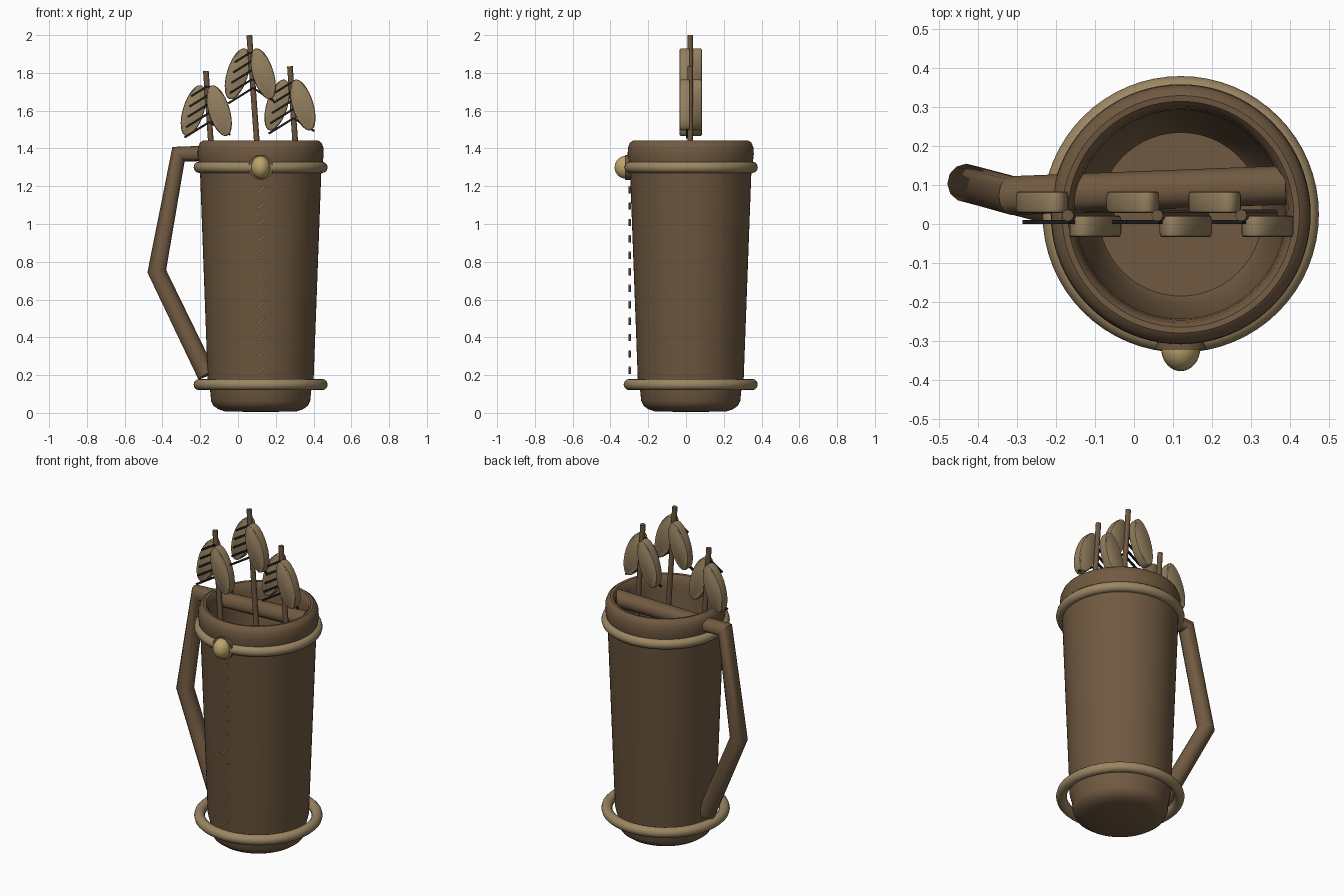
import bpy, bmesh, math
from mathutils import Vector, Matrix

if "Cube" in bpy.data.objects:
    bpy.data.objects.remove(bpy.data.objects["Cube"])

CX, CY = 0.12, 0.025   # axis of the container


def material(name, rgb):
    m = bpy.data.materials.new(name)
    m.diffuse_color = (*rgb, 1)
    m.use_nodes = True
    m.node_tree.nodes["Principled BSDF"].inputs["Base Color"].default_value = m.diffuse_color
    return m


LEATHER = material("brown_leather", (0.165, 0.102, 0.053))
WOOD = material("shaft_wood", (0.15, 0.093, 0.053))
TAN = material("tan_trim", (0.33, 0.24, 0.125))
FEATHER = material("feather_tan", (0.30, 0.215, 0.115))
GOLD = material("pale_gold", (0.50, 0.37, 0.15))
DARK = material("dark_barb", (0.012, 0.012, 0.012))


def finish(name, bm, mat, smooth=True, angle=40):
    bmesh.ops.recalc_face_normals(bm, faces=bm.faces)
    me = bpy.data.meshes.new(name)
    bm.to_mesh(me)
    bm.free()
    ob = bpy.data.objects.new(name, me)
    bpy.context.collection.objects.link(ob)
    me.materials.append(mat)
    if smooth:
        bpy.ops.object.select_all(action='DESELECT')
        ob.select_set(True)
        bpy.context.view_layer.objects.active = ob
        bpy.ops.object.shade_smooth_by_angle(angle=math.radians(angle))
    return ob


def lathe(name, profile, mat, steps=64, closed=False):
    bm = bmesh.new()
    pts = [bm.verts.new((r, 0, z)) for r, z in profile]
    pairs = list(zip(pts, pts[1:])) + ([(pts[-1], pts[0])] if closed else [])
    edges = [bm.edges.new(p) for p in pairs]
    bmesh.ops.spin(bm, geom=pts + edges, axis=(0, 0, 1), cent=(0, 0, 0),
                   angle=2 * math.pi, steps=steps)
    bmesh.ops.remove_doubles(bm, verts=bm.verts, dist=1e-4)
    bmesh.ops.translate(bm, verts=bm.verts, vec=(CX, CY, 0))
    return finish(name, bm, mat)


def rod(name, a, b, radius, mat, sides=12):
    a, b = Vector(a), Vector(b)
    d = b - a
    bm = bmesh.new()
    bmesh.ops.create_cone(bm, cap_ends=True, segments=sides, radius1=radius,
                          radius2=radius, depth=d.length)
    bm.transform(Matrix.Translation((a + b) / 2) @ d.to_track_quat('Z', 'Y').to_matrix().to_4x4())
    return finish(name, bm, mat)


def add_bar(bm, a, b, thick, depth):
    """Thin box running from a to b in the xz plane."""
    a, b = Vector(a), Vector(b)
    d = b - a
    mtx = (Matrix.Translation((a + b) / 2)
           @ Matrix.Rotation(-math.atan2(d.z, d.x), 4, 'Y')
           @ Matrix.Diagonal((d.length, depth, thick, 1)))
    bmesh.ops.create_cube(bm, size=1, matrix=mtx)


# Container: tapered body, rolled rim, inner wall and floor
lathe("quiver_body", [
    (0, 0.004), (0.19, 0.008), (0.225, 0.02), (0.25, 0.038), (0.262, 0.062),
    (0.268, 0.12), (0.28, 0.17), (0.322, 1.30), (0.33, 1.335), (0.334, 1.37),
    (0.332, 1.405), (0.322, 1.43), (0.305, 1.442), (0.29, 1.44), (0.278, 1.425),
    (0.272, 1.39), (0.268, 1.34), (0.232, 0.10), (0.21, 0.06), (0, 0.06)], LEATHER, 80)

# Upper and lower hoops
for name, z in (("upper_hoop", 1.30), ("lower_hoop", 0.15)):
    ring = [(0.325 + 0.03 * math.cos(t * math.pi / 6), z + 0.03 * math.sin(t * math.pi / 6))
            for t in range(12)]
    lathe(name, ring, TAN, 64, closed=True)

# Round clasp on its backing disc
rod("clasp_disc", (CX, -0.28, 1.30), (CX, -0.322, 1.30), 0.066, LEATHER, 32)
bm = bmesh.new()
bmesh.ops.create_uvsphere(bm, u_segments=32, v_segments=16, radius=1)
bm.transform(Matrix.Translation((CX, -0.32, 1.30)) @ Matrix.Diagonal((0.05, 0.058, 0.06, 1)))
finish("clasp_knob", bm, GOLD)

# Slanted front stitches
bm = bmesh.new()
for i in range(12):
    z = 0.225 + i * 0.087
    add_bar(bm, (CX - 0.019, -0.298, z - 0.016), (CX + 0.019, -0.298, z + 0.016), 0.009, 0.012)
finish("stitches", bm, TAN, smooth=False)

# Angular carrying strap, a mitred tube
cu = bpy.data.curves.new("strap", 'CURVE')
cu.dimensions = '3D'
cu.bevel_depth = 0.05
cu.bevel_resolution = 4
cu.use_fill_caps = True
path = [(0.39, 0.10, 1.385), (-0.315, 0.073, 1.37), (-0.43, 0.105, 0.75), (-0.165, 0.035, 0.20)]
sp = cu.splines.new('POLY')
sp.points.add(len(path) - 1)
for p, co in zip(sp.points, path):
    p.co = (*co, 1)
strap = bpy.data.objects.new("strap", cu)
bpy.context.collection.objects.link(strap)
cu.materials.append(LEATHER)
bpy.ops.object.select_all(action='DESELECT')
strap.select_set(True)
bpy.context.view_layer.objects.active = strap
bpy.ops.object.convert(target='MESH')
bpy.ops.object.shade_smooth_by_angle(angle=math.radians(40))


def feather(name, x, y, z, lean):
    """Thick leaf-shaped vane with softened edges, tip leaning to the shaft."""
    bm = bmesh.new()
    rot = Matrix.Rotation(lean, 4, 'Y')
    rings = []
    for s, dy in ((0.88, -0.028), (0.96, -0.025), (1, -0.017),
                  (1, 0.017), (0.96, 0.025), (0.88, 0.028)):
        ring = []
        for k in range(32):
            t = 2 * math.pi * k / 32
            p = rot @ Vector((0.056 * s * math.cos(t), dy, (0.14 - 0.056 * (1 - s)) * math.sin(t)))
            ring.append(bm.verts.new(p + Vector((x, y, z))))
        rings.append(ring)
    for a, b in zip(rings, rings[1:]):
        for k in range(32):
            bm.faces.new((a[k - 1], a[k], b[k], b[k - 1]))
    bm.faces.new(rings[0])
    bm.faces.new(rings[-1])
    finish(name, bm, FEATHER, angle=35)


# Arrows: (label, shaft top x, shaft top z, feather centre x, feather z, lowest barb z)
for label, tx, tz, fx, fz, bz in (("left", -0.17, 1.81, -0.168, 1.60, 1.54),
                                  ("middle", 0.06, 2.0, 0.065, 1.795, 1.72),
                                  ("right", 0.275, 1.835, 0.275, 1.63, 1.56)):
    slope = 0.07
    rod(label + "_arrow_shaft", (tx + slope * (tz - 0.3), 0.022, 0.3), (tx, 0.022, tz), 0.015, WOOD)
    for side, sgn, y in (("left", -1, 0.056), ("right", 1, -0.006)):
        feather(f"{label}_arrow_{side}_feather", fx + sgn * 0.068, y, fz, -sgn * math.radians(17))
    # chevron barbs, shorter toward the tip
    bm = bmesh.new()
    for i in range(5):
        z = bz + 0.047 * i
        ax = tx + slope * (tz - z)
        w = 0.132 - 0.012 * i
        add_bar(bm, (ax, 0.005, z), (ax - w, 0.005, z - w * 0.62), 0.011, 0.01)
        w = 0.11 - 0.012 * i
        add_bar(bm, (ax, 0.005, z), (ax + w, 0.005, z - w * 0.62), 0.011, 0.01)
    finish(label + "_arrow_barbs", bm, DARK, smooth=False)
